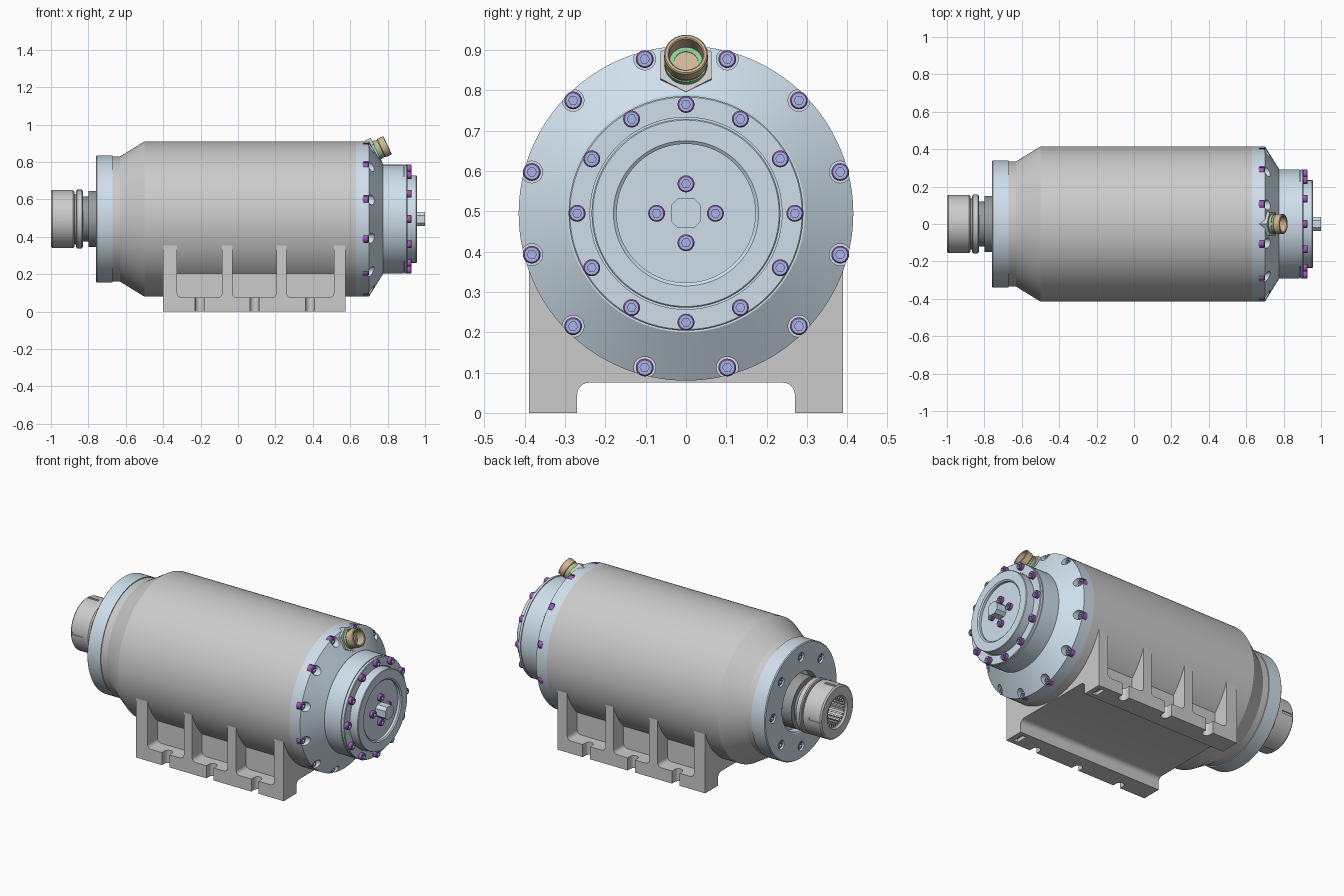
import bpy, bmesh
from math import sin, cos, pi, radians, sqrt
from mathutils import Matrix, Vector

if "Cube" in bpy.data.objects:
    bpy.data.objects.remove(bpy.data.objects["Cube"])

AXIS = Matrix.Translation((0, 0, 0.495))


def material(name, rgb):
    m = bpy.data.materials.new(name)
    m.diffuse_color = (*rgb, 1)
    m.use_nodes = True
    m.node_tree.nodes["Principled BSDF"].inputs["Base Color"].default_value = m.diffuse_color
    return m


BLUE = material("pale_blue", (0.62, 0.74, 0.83))
HEAD = material("bolt_blue", (0.40, 0.46, 0.80))
RIM = material("bolt_purple", (0.36, 0.10, 0.50))
BRASS = material("brass", (0.62, 0.47, 0.30))
GREEN = material("seal_green", (0.25, 0.62, 0.30))
STEEL = material("dark_steel", (0.32, 0.33, 0.34))
LIGHT = material("light_steel", (0.74, 0.74, 0.74))


def finish(name, bm, mats=()):
    bmesh.ops.recalc_face_normals(bm, faces=bm.faces)
    me = bpy.data.meshes.new(name)
    bm.to_mesh(me)
    bm.free()
    ob = bpy.data.objects.new(name, me)
    bpy.context.collection.objects.link(ob)
    for m in mats:
        me.materials.append(m)
    return ob


def smooth(ob):
    bpy.ops.object.select_all(action='DESELECT')
    ob.select_set(True)
    bpy.context.view_layer.objects.active = ob
    bpy.ops.object.shade_smooth_by_angle(angle=radians(25))


def cut(ob, cutter):
    mod = ob.modifiers.new("cut", 'BOOLEAN')
    mod.operation, mod.solver, mod.object = 'DIFFERENCE', 'EXACT', cutter
    bpy.context.view_layer.objects.active = ob
    bpy.ops.object.modifier_apply(modifier=mod.name)
    bpy.data.objects.remove(cutter)


def revolve(bm, profile, n, matrix, closed=False):
    """Turn (x, radius) points about the local x axis; radius 0 makes a pole."""
    rings = []
    for x, r in profile:
        if r == 0:
            rings.append([bm.verts.new(matrix @ Vector((x, 0, 0)))])
        else:
            rings.append([bm.verts.new(matrix @ Vector((x, r * sin(a), r * cos(a))))
                          for a in (2 * pi * i / n for i in range(n))])
    pairs = list(zip(rings, rings[1:])) + ([(rings[-1], rings[0])] if closed else [])
    for a, b in pairs:
        for i in range(n):
            j = (i + 1) % n
            quad = [a[i % len(a)], a[j % len(a)], b[j % len(b)], b[i % len(b)]]
            bm.faces.new(list(dict.fromkeys(quad)))


def lathe(name, profile, mat=None, n=96, matrix=AXIS, closed=False, shade=True):
    bm = bmesh.new()
    revolve(bm, profile, n, matrix, closed)
    ob = finish(name, bm, [mat] if mat else [])
    if shade:
        smooth(ob)
    return ob


def prism(bm, pts, vec):
    a = [bm.verts.new(p) for p in pts]
    b = [bm.verts.new(Vector(p) + Vector(vec)) for p in pts]
    bm.faces.new(a)
    bm.faces.new(b[::-1])
    for i in range(len(a)):
        j = (i + 1) % len(a)
        bm.faces.new((a[i], b[i], b[j], a[j]))


def around(r, n, phase):
    for k in range(n):
        a = radians(phase) + 2 * pi * k / n
        yield AXIS @ Matrix.Translation((0, r * sin(a), r * cos(a)))


def pockets(ob, x0, x1, r, n, phase, size):
    bm = bmesh.new()
    for m in around(r, n, phase):
        revolve(bm, [(x0, 0), (x0, size), (x1, size), (x1, 0)], 24, m)
    cut(ob, finish("pocket_cutter", bm))


def bolts(name, x, r, n, phase, size, height, d=1):
    """Ring of socket-head bolts; the socket ring follows a hexagon."""
    bm = bmesh.new()
    seg = 24
    for m in around(r, n, phase):
        rows = []
        for h, rad, hexed in ((-.004, size, 0), (height * .85, size, 0), (height, size * .84, 0),
                              (height, size * .45, 1), (height * .45, size * .45, 1)):
            row = []
            for i in range(seg):
                a = 2 * pi * i / seg
                q = rad / cos((a + pi / 6) % (pi / 3) - pi / 6) if hexed else rad
                row.append(bm.verts.new(m @ Vector((x + d * h, q * sin(a), q * cos(a)))))
            rows.append(row)
        for k in range(4):
            for i in range(seg):
                j = (i + 1) % seg
                f = bm.faces.new((rows[k][i], rows[k][j], rows[k + 1][j], rows[k + 1][i]))
                f.material_index = 1 if k < 2 else 0
        bm.faces.new(rows[4])
        bm.faces.new(rows[0]).material_index = 1
    smooth(finish(name, bm, [HEAD, RIM]))


# main barrel
lathe("barrel", [(-.67, 0), (-.67, .335), (-.63, .335), (-.50, .415), (.63, .415), (.63, 0)], n=128)

# rear flange with counterbored bolts
rear = lathe("rear_flange", [(-.67, 0), (-.67, .34), (-.755, .34), (-.76, .335), (-.76, .18),
                             (-.755, .172), (-.71, .172), (-.71, 0)], BLUE, 128, shade=False)
pockets(rear, -.80, -.73, .265, 8, 0, .027)
smooth(rear)
bolts("rear_flange_bolts", -.73, .265, 8, 0, .022, .025, -1)

# rear shaft and coupling
lathe("rear_shaft", [(-.71, 0), (-.71, .15), (-.80, .15), (-.80, .12), (-.84, .12), (-.84, 0)], STEEL)
lathe("coupling_nut", [(-.83, 0), (-.83, .15), (-.835, .157), (-.86, .157), (-.865, .15),
                       (-.865, .135), (-.88, .135), (-.88, 0)], LIGHT)
hub = lathe("coupling_hub", [(-.875, 0), (-.875, .148), (-.882, .155), (-.992, .155), (-1, .148),
                             (-1, .095), (-.99, .087), (-.89, .087), (-.89, 0)], LIGHT, shade=False)
bm = bmesh.new()
for k in range(4):  # wrench grooves along the hub
    m = AXIS @ Matrix.Rotation(k * pi / 2, 4, 'X') @ Matrix.Translation((-.955, 0, .16))
    bmesh.ops.create_cube(bm, size=1, matrix=m @ Matrix.Diagonal((.07, .016, .022, 1)))
cut(hub, finish("groove_cutter", bm))
smooth(hub)
bm = bmesh.new()
for k in range(24):  # internal spline teeth
    m = AXIS @ Matrix.Rotation(k * pi / 12, 4, 'X') @ Matrix.Translation((-.94, 0, .081))
    bmesh.ops.create_cube(bm, size=1, matrix=m @ Matrix.Diagonal((.096, .010, .018, 1)))
finish("spline_teeth", bm, [LIGHT])

# front housing cone with bolt pockets
front = lathe("front_housing", [(.63, 0), (.63, .415), (.70, .415), (.775, .295), (.775, 0)],
              BLUE, 128, shade=False)
pockets(front, .67, .80, .396, 12, 15, .027)
smooth(front)
bolts("front_housing_bolts", .67, .396, 12, 15, .022, .03)

# front cover, end cap and output stub
lathe("front_cover", [(.77, 0), (.77, .291), (.884, .291), (.884, .286), (.889, .286), (.889, .291),
                      (.902, .291), (.905, .288), (.905, .238), (.90, .238), (.90, 0)], BLUE, 128)
lathe("end_cap", [(.90, 0), (.90, .234), (.953, .234), (.956, .231), (.956, .18), (.95, .172),
                  (.935, .172), (.935, 0)], BLUE, 128)
bolts("front_cover_bolts", .905, .27, 12, 0, .021, .023)
bolts("end_cap_bolts", .935, .073, 4, 0, .021, .02)
bm = bmesh.new()
s, c = .037, .02
prism(bm, [(.93, y, z + .495) for y, z in ((s, c), (c, s), (-c, s), (-s, c), (-s, -c), (-c, -s),
                                           (c, -s), (s, -c))], (.07, 0, 0))
finish("output_stub", bm, [BLUE])

# tilted cable fitting
FIT = Matrix.Translation((.80, 0, .89)) @ Matrix.Rotation(radians(-25), 4, 'Y')
lathe("fitting_nut", [(-.13, 0), (-.13, .073), (-.065, .073), (-.065, 0)], None, 6, FIT)
lathe("fitting_seal", [(-.07, .03), (-.07, .053), (-.05, .053), (-.05, .03)], GREEN, 48, FIT, True)
lathe("fitting_tube", [(-.052, 0), (-.052, .050), (-.04, .050), (-.036, .054), (-.003, .054),
                       (0, .051), (0, .045), (-.003, .042), (-.06, .042), (-.06, 0)], BRASS, 48, FIT)

# mounting base: saddle section swept along x
R = .413
half = [(.39, 0), (.39, .495 - sqrt(R * R - .39 ** 2))]
arc = [(y, .495 - sqrt(R * R - y * y)) for y in (.39 - .78 * i / 48 for i in range(1, 48))]
fillet = [(-.24 - .03 * cos(a), .045 + .03 * sin(a)) for a in (pi / 12 * i for i in range(7))]
channel = [(-.27, 0)] + fillet + [(-y, z) for y, z in fillet[::-1]] + [(.27, 0)]
section = half + arc + [(-y, z) for y, z in half[::-1]] + channel
bm = bmesh.new()
prism(bm, [(-.40, y, z) for y, z in section], (.975, 0, 0))
base = finish("mounting_base", bm)

# rib pockets, bolt slots and locating slots, both sides
bm = bmesh.new()
f = .025
for side in (1, -1):
    for x0, x1 in ((-.325, -.085), (-.03, .205), (.26, .512)):
        pts = [(x1, .6), (x0, .6)]
        pts += [(x0 + f - f * cos(a), .075 + f - f * sin(a)) for a in (pi / 12 * i for i in range(7))]
        pts += [(x1 - f + f * sin(a), .075 + f - f * cos(a)) for a in (pi / 12 * i for i in range(7))]
        prism(bm, [(x, side * .295, z) for x, z in pts], (0, side * .2, 0))
cut(base, finish("rib_cutter", bm))
bm = bmesh.new()
for side in (1, -1):
    for x in (-.205, .088, .385):
        pts = [(x + .024 * cos(a), .365 - .024 * sin(a)) for a in (pi / 12 * i for i in range(13))]
        pts += [(x - .024, .5), (x + .024, .5)]
        prism(bm, [(px, side * py, -.05) for px, py in pts], (0, 0, .2))
    bmesh.ops.create_cube(bm, size=1, matrix=Matrix.Translation((.53, side * .33, 0))
                          @ Matrix.Diagonal((.03, .07, .04, 1)))
cut(base, finish("slot_cutter", bm))
smooth(base)
